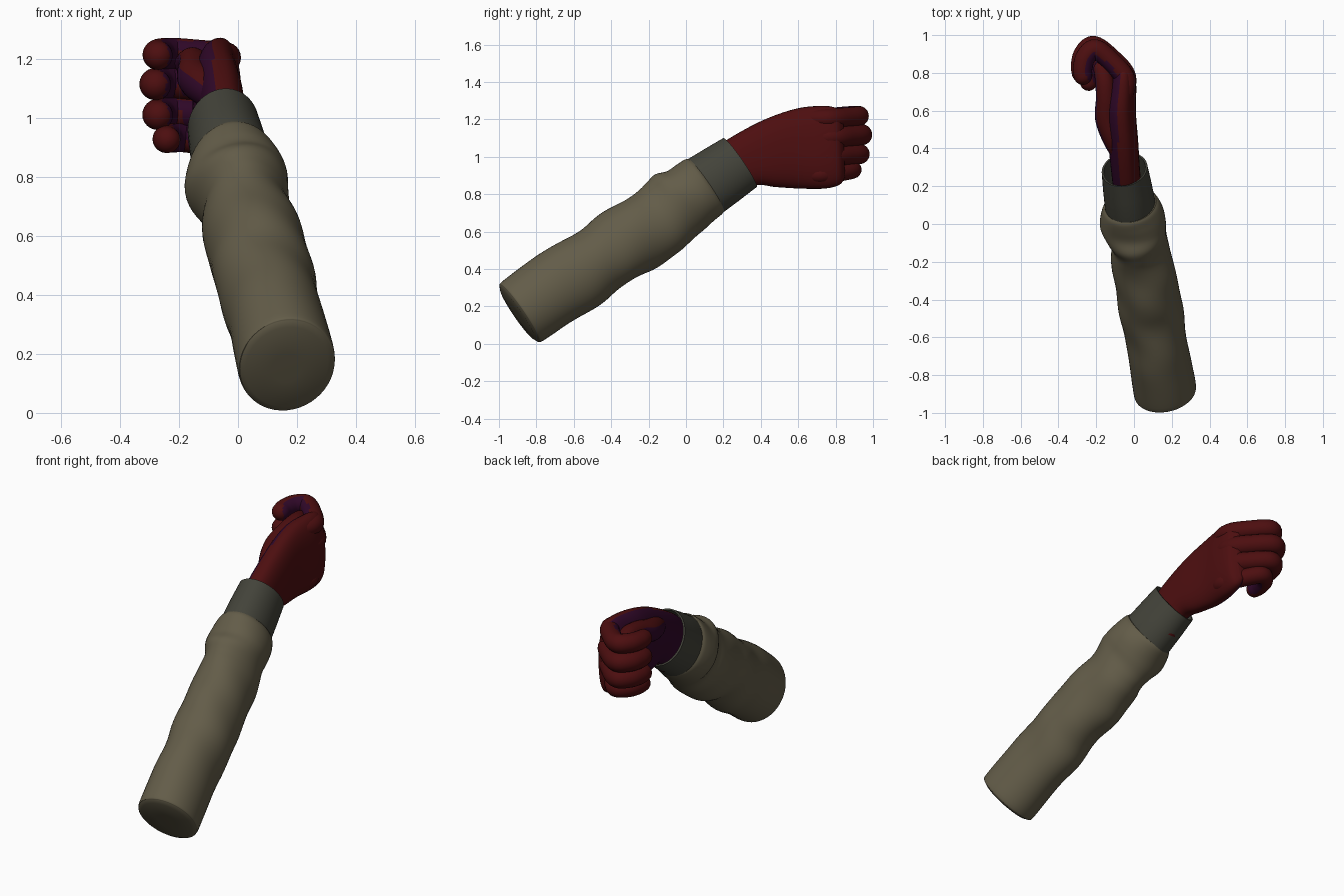
import bpy, bmesh, math
from mathutils import Vector as V

if "Cube" in bpy.data.objects:
    bpy.data.objects.remove(bpy.data.objects["Cube"])


def material(name, rgb):
    m = bpy.data.materials.new(name)
    m.diffuse_color = (*rgb, 1)
    m.use_nodes = True
    m.node_tree.nodes["Principled BSDF"].inputs["Base Color"].default_value = m.diffuse_color
    return m


CLOTH = material("olive cloth", (0.125, 0.108, 0.066))
CUFF = material("dark grey cuff", (0.056, 0.056, 0.042))
RED = material("dark red glove", (0.074, 0.0045, 0.005))
PURPLE = material("dark purple palm", (0.030, 0.0024, 0.022))


def smooth_rows(rows, steps):
    """Catmull-Rom interpolation through rows of numbers."""
    out = []
    for i in range(len(rows) - 1):
        p0, p1 = rows[max(i - 1, 0)], rows[i]
        p2, p3 = rows[i + 1], rows[min(i + 2, len(rows) - 1)]
        for k in range(steps):
            t = k / steps
            out.append([0.5 * (2 * b + (c - a) * t + (2 * a - 5 * b + 4 * c - d) * t * t
                               + (3 * b - a - 3 * c + d) * t ** 3)
                        for a, b, c, d in zip(p0, p1, p2, p3)])
    out.append(list(rows[-1]))
    return out


def loft(name, rings, mats, rule=None):
    bm = bmesh.new()
    vr = [[bm.verts.new(p) for p in r] for r in rings]
    n = len(vr[0])
    for a, b in zip(vr, vr[1:]):
        for i in range(n):
            j = (i + 1) % n
            bm.faces.new((a[i], a[j], b[j], b[i]))
    bm.faces.new(vr[0])
    bm.faces.new(vr[-1])
    bmesh.ops.recalc_face_normals(bm, faces=bm.faces)
    for f in bm.faces:
        f.smooth = True
        if rule:
            f.material_index = int(rule(f.calc_center_median(), f.normal))
    me = bpy.data.meshes.new(name)
    bm.to_mesh(me)
    bm.free()
    for m in mats:
        me.materials.append(m)
    ob = bpy.data.objects.new(name, me)
    bpy.context.collection.objects.link(ob)
    bpy.context.view_layer.objects.active = ob
    ob.select_set(True)
    bpy.ops.object.shade_smooth_by_angle(angle=math.radians(50))
    ob.select_set(False)
    return ob


# forearm axis and its upward perpendicular
O, D, N = V((0, -0.89, 0.16)), V((0, 0.824, 0.566)), V((0, -0.566, 0.824))


def arm_ring(t, xc, hx, top, bot, wave=0.0, sides=48):
    ring = []
    for i in range(sides):
        a = 2 * math.pi * i / sides
        c, s = math.cos(a), math.sin(a)
        w = 1 + wave * (math.sin(2 * a + 17 * t) + 0.6 * math.sin(3 * a - 24 * t))
        ring.append(O + D * (t + 0.15 * hx * c) + V((xc + hx * c * w, 0, 0))
                    + N * ((top + bot) / 2 + (top - bot) / 2 * s * w))
    return ring


# sleeve: distance along arm, x centre, half width, top, bottom
sleeve = [(0.0, .165, .158, .186, -.180), (.03, .162, .165, .196, -.190),
          (.24, .132, .160, .204, -.192), (.40, .108, .160, .194, -.207),
          (.52, .092, .166, .187, -.190), (.62, .077, .168, .189, -.190),
          (.75, .055, .162, .191, -.212), (.89, .033, .152, .182, -.214),
          (.96, .028, .147, .190, -.200), (1.02, .012, .160, .202, -.186),
          (1.08, -.003, .174, .182, -.183), (1.14, -.010, .166, .182, -.180),
          (1.19, -.016, .150, .181, -.175), (1.21, -.018, .136, .174, -.168)]
rings = [arm_ring(-.012, .165, .05, .06, -.06), arm_ring(-.010, .165, .14, .165, -.16)]
for r in smooth_rows(sleeve, 5):
    fold = 0.022 * min(1, max(0, r[0] - .1) / .5) * min(1, max(0, 1.21 - r[0]) / .12)
    rings.append(arm_ring(*r, fold))
loft("sleeve", rings, [CLOTH])

# hollow cuff: outer wall, rim, inner wall
cuff = [(1.12, -.012, .128, .166, -.166), (1.20, -.02, .133, .173, -.170),
        (1.32, -.036, .128, .166, -.165), (1.43, -.050, .121, .158, -.159),
        (1.43, -.050, .110, .150, -.151), (1.28, -.032, .112, .150, -.151)]
loft("cuff", [arm_ring(*r) for r in cuff], [CUFF])


# palm: top y/z, bottom y/z, x centre, half thickness
palm = [(.10, 1.00, .28, .76, -.035, .075), (.21, 1.085, .37, .845, -.045, .076),
        (.40, 1.19, .48, .838, -.058, .080), (.58, 1.255, .61, .83, -.072, .082),
        (.72, 1.272, .74, .83, -.062, .074), (.80, 1.262, .82, .85, -.058, .058),
        (.84, 1.23, .85, .89, -.070, .030)]
rings = []
for ty, tz, by, bz, xc, hx in smooth_rows(palm, 6):
    ring = []
    for i in range(40):
        a = 2 * math.pi * i / 40
        c, s = math.cos(a), math.sin(a)
        c = math.copysign(abs(c) ** .85, c)
        s = math.copysign(abs(s) ** .85, s)
        ring.append(V((xc + hx * c, (ty + by) / 2 + (ty - by) / 2 * s,
                       (tz + bz) / 2 + (tz - bz) / 2 * s)))
    rings.append(ring)
loft("palm", rings, [RED, PURPLE], lambda c, n: n.x < -0.4)


def digit(name, keys, rule):
    """Round-ended tube through (x, y, z, radius) keys."""
    rows = smooth_rows(keys, 6)
    pts = [V(r[:3]) for r in rows]
    rad = [r[3] for r in rows]
    tip = (pts[-1] - pts[-2]).normalized()
    tans = [(pts[min(i + 1, len(pts) - 1)] - pts[max(i - 1, 0)]).normalized()
            for i in range(len(pts))]
    base, r0 = pts[-1], rad[-1]
    for k in range(1, 7):
        a = math.pi / 2 * k / 6.3
        pts.append(base + tip * r0 * math.sin(a))
        rad.append(r0 * math.cos(a))
        tans.append(tip)
    rings = []
    for p, r, t in zip(pts, rad, tans):
        side = t.cross(V((0, 0, 1))).normalized()
        up = side.cross(t)
        rings.append([p + (side * math.cos(2 * math.pi * i / 24)
                           + up * math.sin(2 * math.pi * i / 24)) * r for i in range(24)])
    return loft(name, rings, [RED, PURPLE], rule)


def palmar(c, n):
    """True on the side that faces the inside of the curl."""
    d = V((-0.16 - c.x, 0.80 - c.y, 0)).normalized()
    return n.dot(d) > 0.35


# four curled fingers: name, knuckle z, tip z, y shift, x shift, radius
for nm, kz, tz, dy, dx, r in [("index", 1.205, 1.218, -.015, 0, .053),
                              ("middle", 1.105, 1.118, .0, -.008, .056),
                              ("ring", 1.005, 1.015, -.012, 0, .054),
                              ("little", .905, .932, -.05, .03, .049)]:
    digit(nm + "_finger",
          [(-.06, .66, kz, r * .9), (-.045, .78 + dy, kz, r),
           (-.125 + dx / 2, .88 + dy, (kz + tz) / 2, r),
           (-.205 + dx, .94 + dy, tz, r), (-.255 + dx, .90 + dy, tz, r),
           (-.272 + dx, .84 + dy, tz - .003, r * .97),
           (-.270 + dx, .80 + dy, tz - .006, r * .92)], palmar)

# thumb resting beside the index finger
digit("thumb", [(-.05, .34, 1.06, .05), (-.10, .45, 1.10, .065), (-.142, .56, 1.135, .064),
                (-.148, .66, 1.175, .054), (-.155, .75, 1.19, .050),
                (-.172, .82, 1.185, .043)],
      lambda c, n: n.x < -0.35 and n.z < 0.4)
